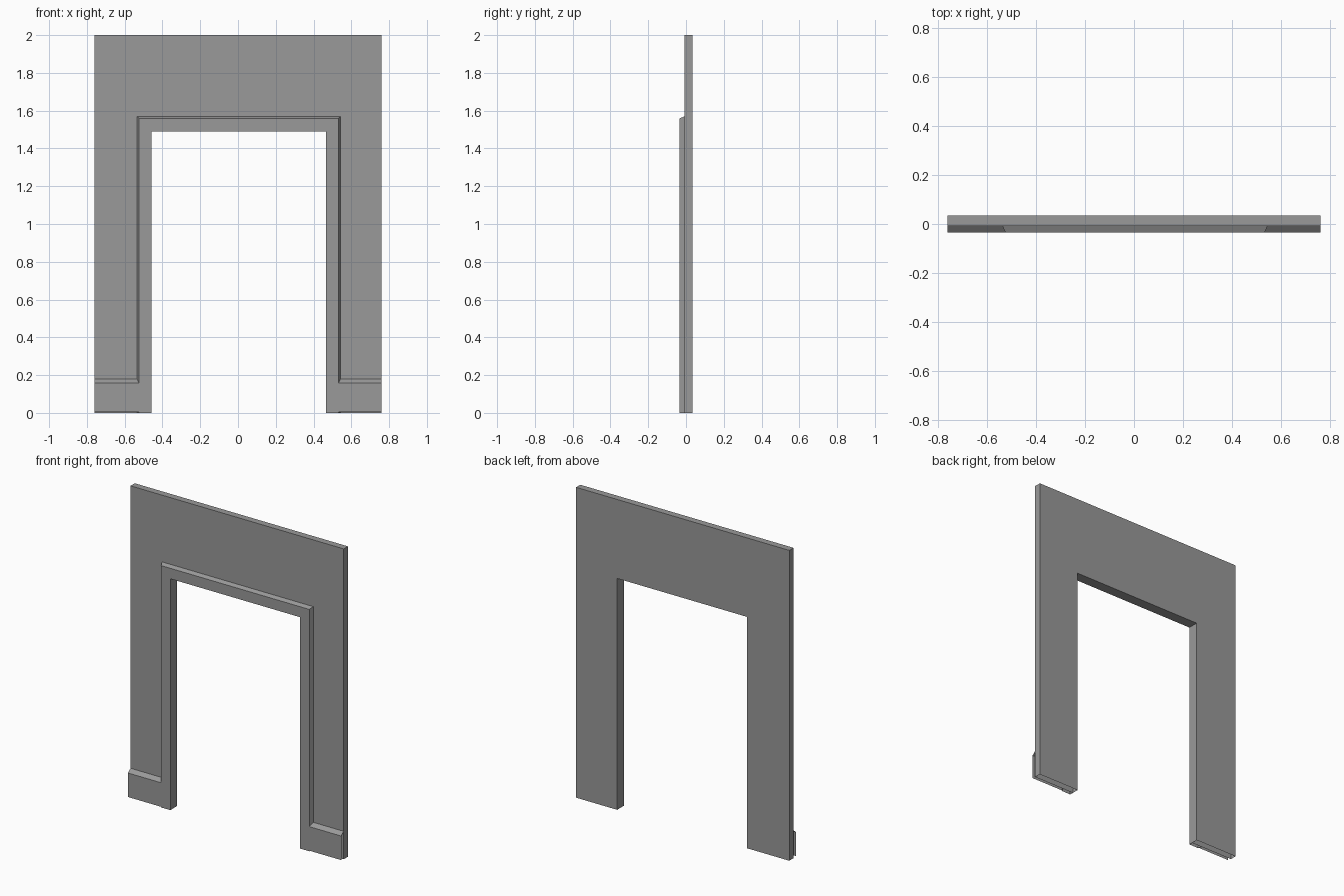
import bpy, bmesh

if "Cube" in bpy.data.objects:
    bpy.data.objects.remove(bpy.data.objects["Cube"])

BACK, WALL, FRONT = 0.034, -0.009, -0.034   # depth planes
HALF_W, TOP = 0.76, 2.0
LEFT, RIGHT, OPEN_H = -0.459, 0.467, 1.491  # opening, slightly off centre

grey = bpy.data.materials.new("dark_grey")
grey.diffuse_color = (0.32, 0.32, 0.32, 1)
grey.use_nodes = True
grey.node_tree.nodes["Principled BSDF"].inputs["Base Color"].default_value = grey.diffuse_color


def make_object(name, bm):
    mesh = bpy.data.meshes.new(name)
    bm.to_mesh(mesh)
    bm.free()
    mesh.materials.append(grey)
    obj = bpy.data.objects.new(name, mesh)
    bpy.context.collection.objects.link(obj)
    return obj


# Wall panel with the doorway cut out of its outline, open underneath
outline = [(-HALF_W, 0), (-HALF_W, TOP), (HALF_W, TOP), (HALF_W, 0),
           (RIGHT, 0), (RIGHT, OPEN_H), (LEFT, OPEN_H), (LEFT, 0)]
bm = bmesh.new()
face = bm.faces.new([bm.verts.new((x, WALL, z)) for x, z in outline])
ext = bmesh.ops.extrude_face_region(bm, geom=[face], use_keep_orig=True)
verts = [g for g in ext["geom"] if isinstance(g, bmesh.types.BMVert)]
bmesh.ops.translate(bm, verts=verts, vec=(0, BACK - WALL, 0))
bmesh.ops.recalc_face_normals(bm, faces=bm.faces)
soles = [f for f in bm.faces if all(v.co.z < 0.001 for v in f.verts)]
bmesh.ops.delete(bm, geom=soles, context='FACES_ONLY')
make_object("wall_panel", bm)

# Door casing: a chamfered section mitred around the opening
section = [(0, WALL), (0, FRONT), (0.065, FRONT), (0.076, WALL)]
bm = bmesh.new()
rings = []
for edge, side, at_top in ((LEFT, -1, 0), (LEFT, -1, 1), (RIGHT, 1, 1), (RIGHT, 1, 0)):
    rings.append([bm.verts.new((edge + side * d, y, at_top * (OPEN_H + d * 1.04)))
                  for d, y in section])
for a, b in zip(rings, rings[1:]):
    for i in range(3):
        bm.faces.new((a[i], b[i], b[i + 1], a[i + 1]))
bmesh.ops.recalc_face_normals(bm, faces=bm.faces)
# the front must face -y
if next(f for f in bm.faces if abs(f.normal.y) > 0.9).normal.y > 0:
    bmesh.ops.reverse_faces(bm, faces=bm.faces)
make_object("door_casing", bm)

# Baseboards: a front strip and sloped top, from the wall ends to the casing
for name, start, end in (("baseboard_left", -HALF_W, LEFT - 0.065),
                         ("baseboard_right", RIGHT + 0.065, HALF_W)):
    bm = bmesh.new()
    pairs = [[bm.verts.new((x, y, z)) for x in (start, end)]
             for y, z in ((FRONT, 0.004), (FRONT, 0.159), (WALL, 0.18))]
    for low, high in zip(pairs, pairs[1:]):
        bm.faces.new((low[0], low[1], high[1], high[0]))
    make_object(name, bm)
